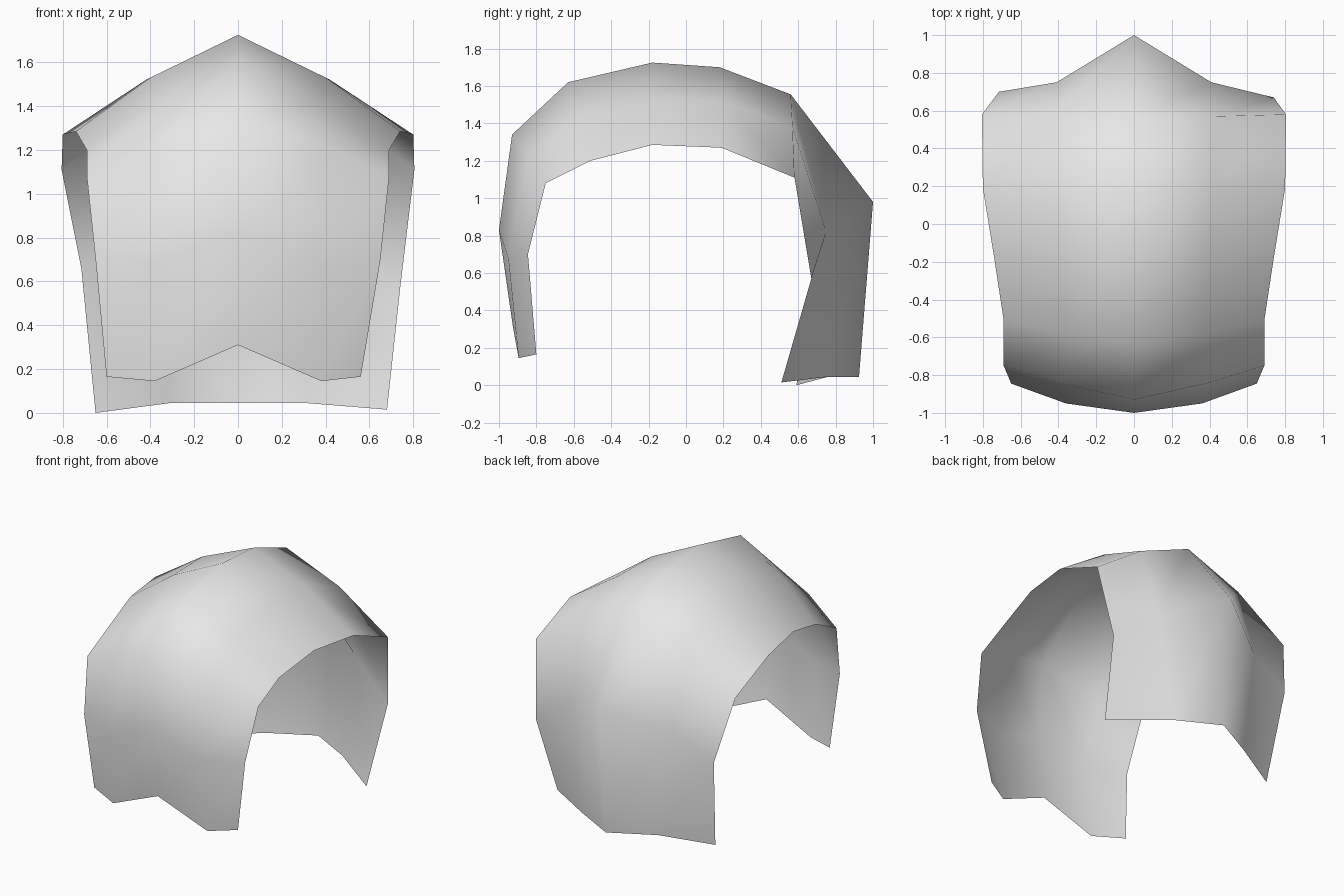
import bpy
import bmesh
from mathutils import Vector

# Remove only the default cube
default_cube = bpy.data.objects.get("Cube")
if default_cube:
    bpy.data.objects.remove(default_cube, do_unlink=True)


def make_material(name, colour):
    material = bpy.data.materials.new(name)
    material.use_nodes = True
    material.diffuse_color = colour
    shader = material.node_tree.nodes["Principled BSDF"]
    shader.inputs["Base Color"].default_value = colour
    return material


def mirrored(profile):
    return [Vector((-p.x, p.y, p.z)) for p in profile]


def points(*coordinates):
    return [Vector(c) for c in coordinates]


# Lengthwise profiles, from the front hem over the crown to the back hem
ridge = points(
    (0, -.925, .31), (0, -1, .83), (0, -.93, 1.34),
    (0, -.63, 1.62), (0, -.18, 1.725), (0, .18, 1.7),
    (0, .56, 1.555), (0, 1, .98), (0, .925, .045))
shoulder = points(
    (.38, -.895, .145), (.36, -.95, .68), (.4, -.84, 1.22),
    (.37, -.58, 1.43), (.4, -.18, 1.53), (.42, .19, 1.52),
    (.42, .57, 1.38), (.41, .75, .82), (.31, .76, .045))
rim = points(
    (.56, -.8, .165), (.65, -.845, .7), (.69, -.75, 1.08),
    (.69, -.51, 1.2), (.74, -.18, 1.285), (.8, .19, 1.27),
    (.805, .58, 1.11), (.74, .67, .57), (.68, .51, .015))

# The right rim differs slightly at its two ends
right_rim = mirrored(rim)
right_rim[0].x = -.6
right_rim[-2] = Vector((-.715, .7, .66))
right_rim[-1] = Vector((-.65, .59, 0))

strips = [right_rim, mirrored(shoulder), ridge, shoulder, rim]

# Open curved shell, lofted across the profiles
bm = bmesh.new()
columns = [[bm.verts.new(point) for point in strip] for strip in strips]
for here, beside in zip(columns, columns[1:]):
    for row in range(len(ridge) - 1):
        bm.faces.new((here[row], beside[row], beside[row + 1], here[row + 1]))
for face in bm.faces:
    face.smooth = True

mesh = bpy.data.meshes.new("curved_shell")
bm.to_mesh(mesh)
bm.free()
mesh.materials.append(make_material("light grey", (.8, .8, .8, 1)))

shell = bpy.data.objects.new("curved_shell", mesh)
bpy.context.collection.objects.link(shell)
